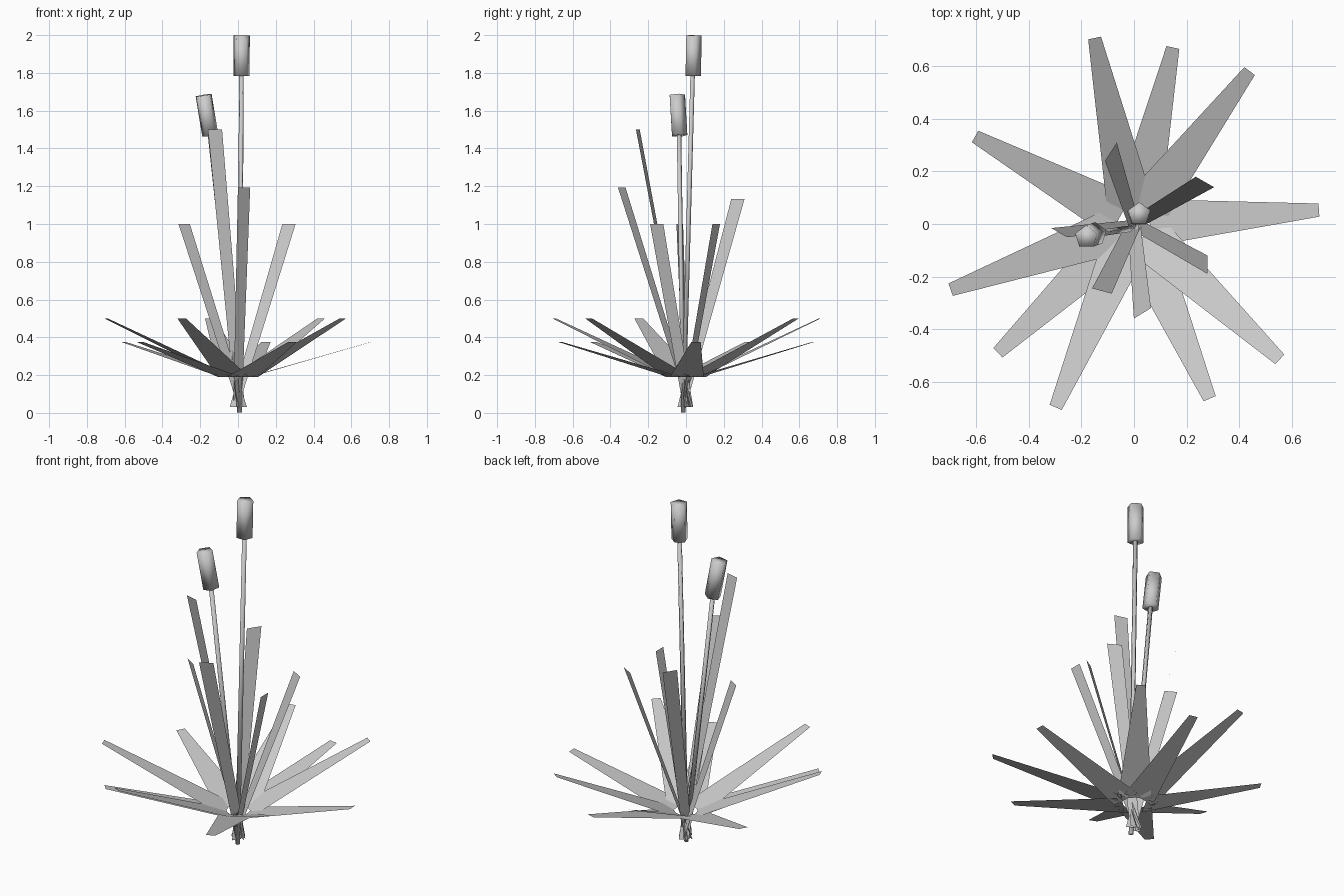
import bpy, math
from mathutils import Vector

if "Cube" in bpy.data.objects:
    bpy.data.objects.remove(bpy.data.objects["Cube"])


def mesh_object(name, verts, faces, smooth=False):
    me = bpy.data.meshes.new(name)
    me.from_pydata([tuple(v) for v in verts], [], faces)
    me.update()
    for p in me.polygons:
        p.use_smooth = smooth
    ob = bpy.data.objects.new(name, me)
    bpy.context.collection.objects.link(ob)
    return ob


def blade(name, base, tip, across, base_half, tip_half):
    # flat tapered strip, "across" is the width direction
    a = Vector(across).normalized()
    base, tip = Vector(base), Vector(tip)
    return mesh_object(name, [base - a * base_half, base + a * base_half,
                              tip + a * tip_half, tip - a * tip_half],
                       [(0, 1, 2, 3)])


def tube(name, start, end, r0, r1, sides=5):
    # prism between two points, one corner towards +y
    start, end = Vector(start), Vector(end)
    rot = Vector((0, 0, 1)).rotation_difference(end - start)
    verts = []
    for c, r in ((start, r0), (end, r1)):
        for i in range(sides):
            t = math.pi / 2 + 2 * math.pi * i / sides
            verts.append(c + rot @ Vector((r * math.cos(t), r * math.sin(t), 0)))
    faces = [(i, (i + 1) % sides, sides + (i + 1) % sides, sides + i)
             for i in range(sides)]
    faces += [tuple(reversed(range(sides))), tuple(range(sides, 2 * sides))]
    return mesh_object(name, verts, faces, True)


# spreading lower leaves: tip x, y, z
low_tips = [(-0.698, -0.25, 0.5), (-0.298, -0.698, 0.5), (0.555, -0.515, 0.5),
            (0.44, 0.582, 0.5), (-0.15, 0.708, 0.5),
            (-0.605, 0.333, 0.375), (-0.518, -0.49, 0.375),
            (0.704, 0.053, 0.375), (0.148, 0.672, 0.375), (0.288, -0.665, 0.375)]
for i, (x, y, z) in enumerate(low_tips):
    d = Vector((x, y, 0)).normalized()
    blade(f"low_leaf_{i + 1}", (d.x * 0.06, d.y * 0.06, 0.19), (x, y, z),
          (-d.y, d.x, 0), 0.09, 0.025)

# upright leaves: tip centre, then horizontal width direction
tall_tips = [((-0.122, -0.255, 1.5), (0.075, -0.02, 0)),
             ((0.032, -0.34, 1.193), (0.065, 0.04, 0)),
             ((-0.285, -0.033, 1.0), (0.06, -0.035, 0)),
             ((0.28, -0.155, 1.0), (0, 0.07, 0)),
             ((0.27, 0.16, 1.0), (0.07, -0.04, 0)),
             ((-0.088, 0.275, 1.133), (0.045, 0.07, 0))]
for i, (tip, across) in enumerate(tall_tips):
    d = Vector((tip[0], tip[1], 0)).normalized() * -0.025
    blade(f"upright_leaf_{i + 1}", (d.x, d.y, 0.03), tip, across, 0.026,
          Vector(across).length / 2)

# stalks and seed heads
for n, foot, neck, top in (
        (1, (0.008, -0.015, 0.002), (0.018, 0.034, 1.79), (0.02, 0.038, 1.999)),
        (2, (0.008, -0.015, 0.02), (-0.148, -0.038, 1.475), (-0.182, -0.05, 1.682))):
    tube(f"stalk_{n}", foot, Vector(neck) * 1.01, 0.013, 0.013)
    start = Vector(neck) + (Vector(neck) - Vector(top)) * 0.03
    tube(f"seed_head_{n}", start, top, 0.045, 0.045)
